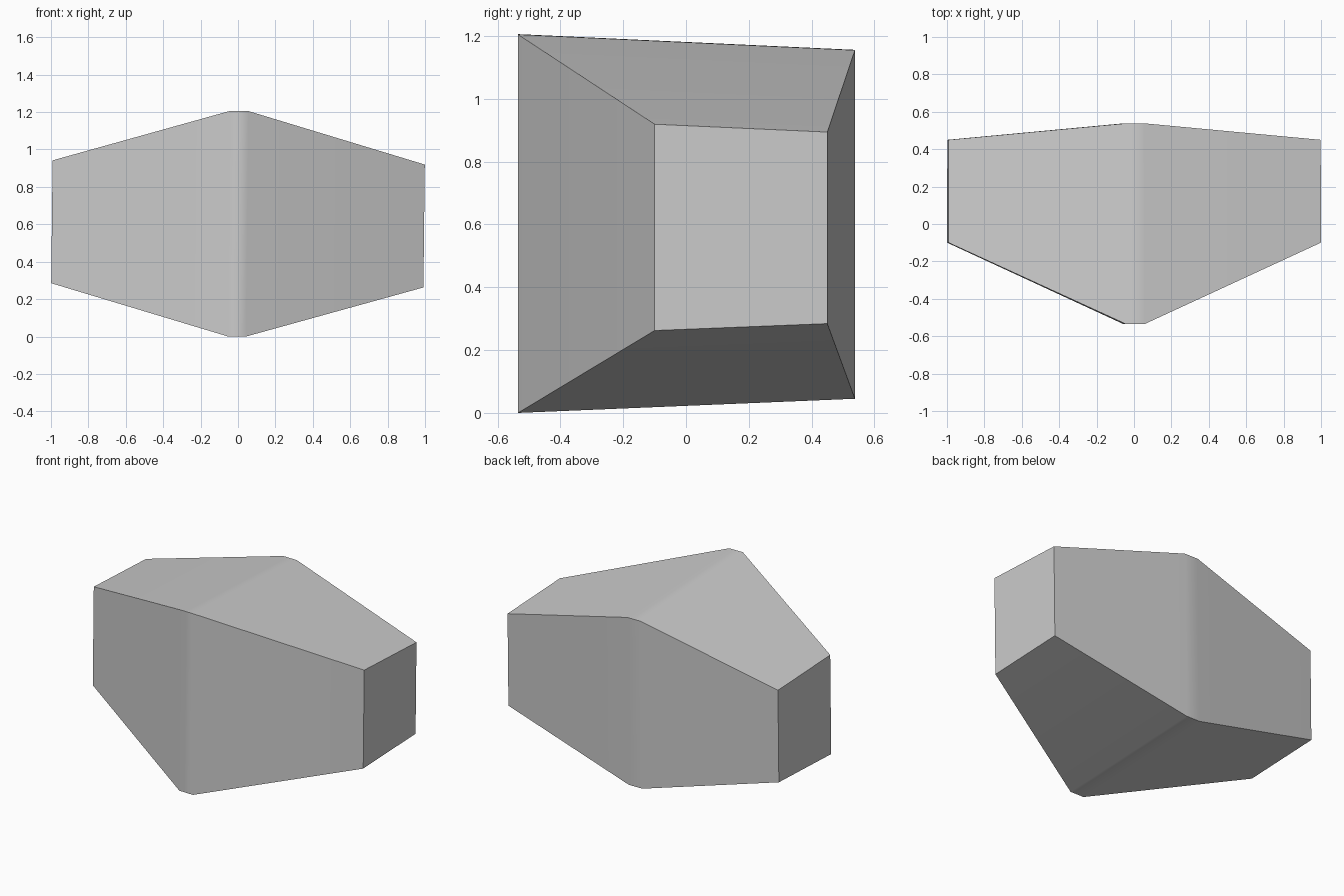
import bpy
import bmesh
import math
from mathutils import Matrix

cube = bpy.data.objects.get("Cube")
if cube:
    bpy.data.objects.remove(cube, do_unlink=True)

# Plain grey stone
grey = bpy.data.materials.new("grey")
grey.use_nodes = True
colour = (0.6, 0.6, 0.6, 1)
grey.diffuse_color = colour
grey.node_tree.nodes["Principled BSDF"].inputs["Base Color"].default_value = colour


def ring(bm, x, front, back, front_z, back_z):
    """Four-cornered cross-section at x."""
    corners = [(front, front_z[0]), (back, back_z[0]), (back, back_z[1]), (front, front_z[1])]
    return [bm.verts.new((x, y, z)) for y, z in corners]


# Loft: small end, wide middle with a narrow flat, small end
bm = bmesh.new()
end = (-0.10, 0.45, (0.273, 0.93), (0.295, 0.905))
middle = (-0.535, 0.538, (0.0, 1.205), (0.045, 1.155))
rings = [ring(bm, x, *shape) for x, shape in
         [(-0.995, end), (-0.05, middle), (0.05, middle), (0.995, end)]]
for a, b in zip(rings, rings[1:]):
    for i in range(4):
        j = (i + 1) % 4
        bm.faces.new((a[i], a[j], b[j], b[i]))
bm.faces.new(rings[0])
bm.faces.new(rings[-1])
bmesh.ops.recalc_face_normals(bm, faces=bm.faces)

# Slight lean toward the left end
bmesh.ops.rotate(bm, verts=bm.verts, cent=(0, 0, 0.6),
                 matrix=Matrix.Rotation(math.radians(0.65), 3, 'Y'))
low = min(v.co.z for v in bm.verts)
bmesh.ops.translate(bm, verts=bm.verts, vec=(0, 0, -low))

mesh = bpy.data.meshes.new("stone_block")
bm.to_mesh(mesh)
bm.free()
mesh.materials.append(grey)
block = bpy.data.objects.new("stone_block", mesh)
bpy.context.collection.objects.link(block)

# Smooth across the middle bend, sharp along the long edges
bpy.ops.object.select_all(action='DESELECT')
block.select_set(True)
bpy.context.view_layer.objects.active = block
bpy.ops.object.shade_smooth_by_angle(angle=math.radians(30))
weighted = block.modifiers.new("weighted_normals", 'WEIGHTED_NORMAL')
weighted.keep_sharp = True
